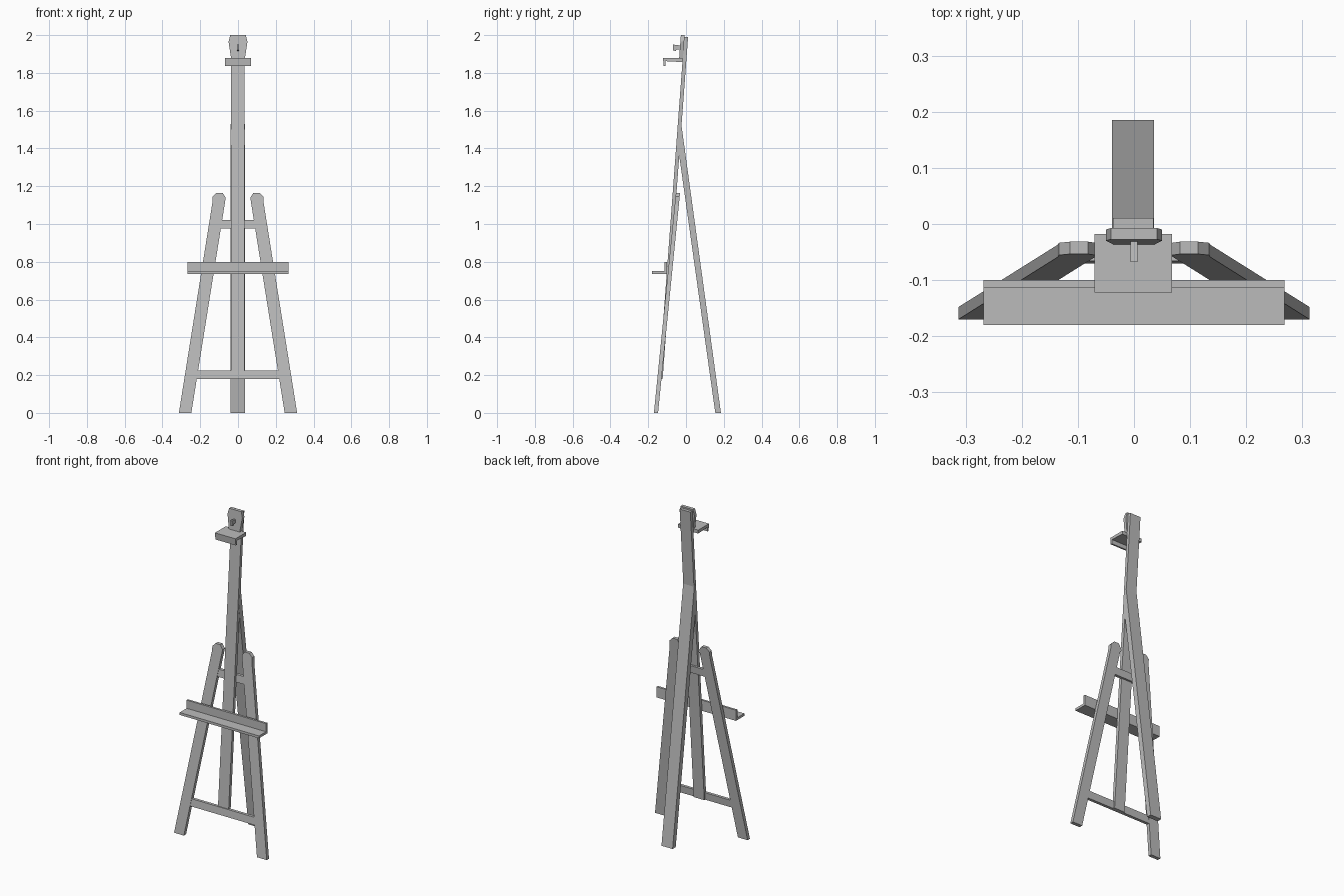
import bpy, bmesh

if "Cube" in bpy.data.objects:
    bpy.data.objects.remove(bpy.data.objects["Cube"], do_unlink=True)

grey = bpy.data.materials.new("plain grey")
grey.use_nodes = True
grey.diffuse_color = (0.5, 0.5, 0.5, 1)
grey.node_tree.nodes["Principled BSDF"].inputs["Base Color"].default_value = (0.5, 0.5, 0.5, 1)


def prism(name, near, far):
    """Closed solid between two matching outlines."""
    bm = bmesh.new()
    a = [bm.verts.new(p) for p in near]
    b = [bm.verts.new(p) for p in far]
    bm.faces.new(a)
    bm.faces.new(b[::-1])
    for i in range(len(a)):
        j = (i + 1) % len(a)
        bm.faces.new((a[i], b[i], b[j], a[j]))
    bmesh.ops.recalc_face_normals(bm, faces=bm.faces)
    mesh = bpy.data.meshes.new(name)
    bm.to_mesh(mesh)
    bm.free()
    mesh.materials.append(grey)
    obj = bpy.data.objects.new(name, mesh)
    bpy.context.collection.objects.link(obj)
    return obj


def board(name, outline, foot, lean, thick):
    """Front outline (x, z) cut from a board that leans back with height."""
    near = [(x, foot + lean * z, z) for x, z in outline]
    return prism(name, near, [(x, y + thick, z) for x, y, z in near])


def bar(name, outline, x0, x1):
    """Side outline (y, z) extruded across the width."""
    return prism(name, [(x0, y, z) for y, z in outline], [(x1, y, z) for y, z in outline])


def rect(a0, a1, b0, b1):
    return [(a0, b0), (a1, b0), (a1, b1), (a0, b1)]


# Front legs with rounded-off tops
LEG = dict(foot=-0.17, lean=0.1, thick=0.022)
leg = [(0.313, 0), (0.247, 0), (0.068, 1.12), (0.065, 1.14), (0.082, 1.165),
       (0.114, 1.165), (0.134, 1.145), (0.136, 1.11)]
for side, s in (("left", 1), ("right", -1)):
    board(side + "_front_leg", [(s * x, z) for x, z in leg], **LEG)

# Crossbars between the legs
for name, z0, z1 in (("lower_crossbar", 0.18, 0.225), ("upper_crossbar", 0.975, 1.02)):
    w0, w1 = (0.255 - 0.16 * z for z in (z0, z1))
    board(name, [(-w0, z0), (w0, z0), (w1, z1), (-w1, z1)], LEG["foot"] + 0.002, LEG["lean"], 0.018)

# Mast and rear leg
MAST, LEAN = -0.157, 0.0744
board("mast", rect(-0.037, 0.035, 0.18, 1.99), MAST, LEAN, 0.02)
bar("rear_leg", [(0.155, 0), (0.185, 0), (-0.025, 1.53), (-0.035, 1.53), (-0.044, 1.42)], -0.039, 0.036)

# Canvas tray
bar("tray", [(-0.18, 0.735), (-0.1, 0.735), (-0.1, 0.8), (-0.113, 0.8), (-0.113, 0.75), (-0.18, 0.75)],
    -0.268, 0.268)

# Upper clamp: ledge with a front lip, head plate and wing screw
bar("clamp_ledge", [(-0.122, 1.878), (-0.118, 1.836), (-0.108, 1.836), (-0.108, 1.862),
                    (-0.018, 1.857), (-0.018, 1.878)], -0.07, 0.068)
board("clamp_head", [(-0.034, 1.86), (0.034, 1.86), (0.05, 1.965), (0.041, 2),
                     (-0.041, 2), (-0.05, 1.965)], MAST - 0.019, LEAN, 0.02)
bar("wing_screw", [(-0.028, 1.925), (-0.05, 1.925), (-0.055, 1.915), (-0.068, 1.92),
                   (-0.068, 1.95), (-0.028, 1.945)], -0.006, 0.006)
